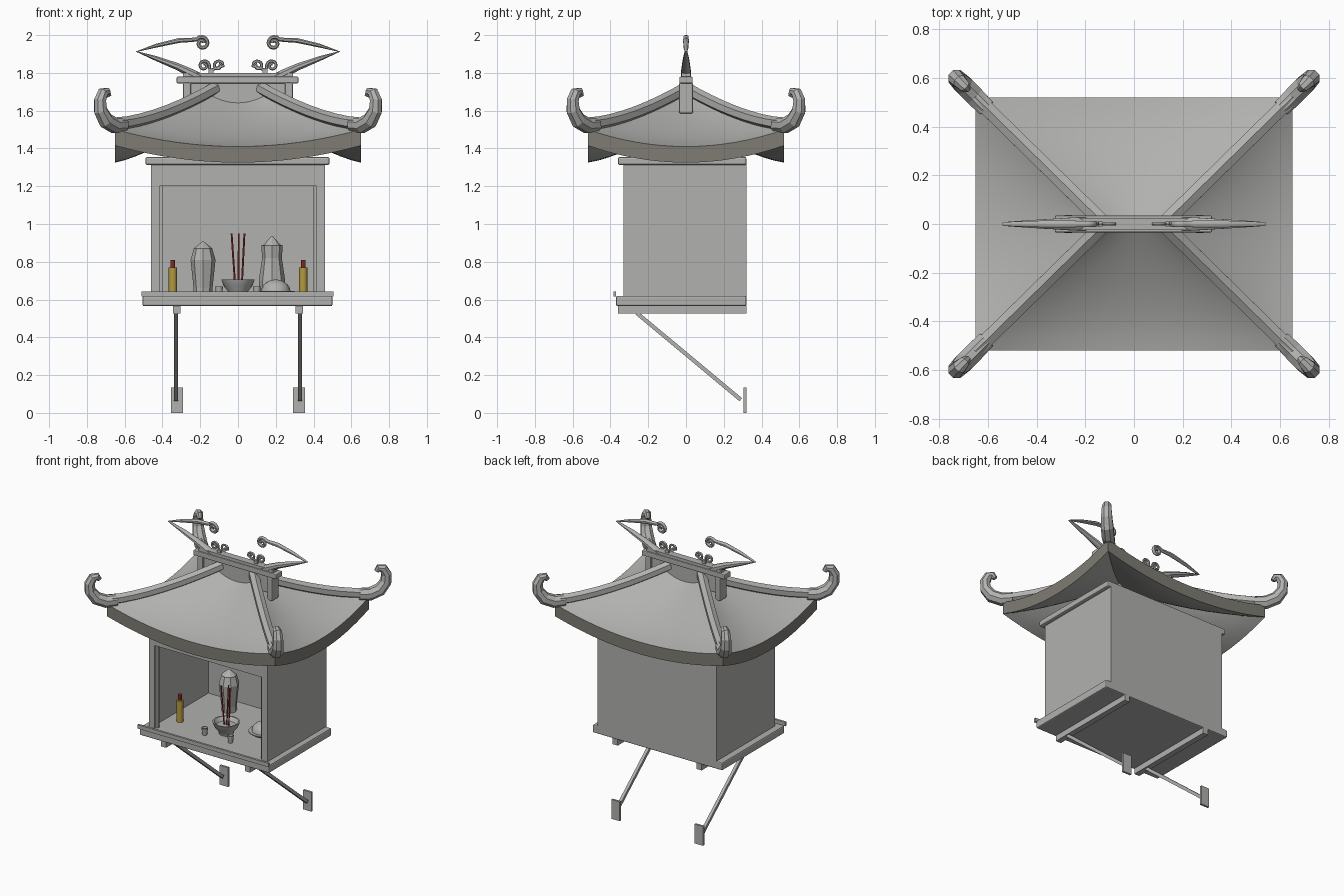
import bpy, bmesh, math
from mathutils import Vector

if "Cube" in bpy.data.objects:
    bpy.data.objects.remove(bpy.data.objects["Cube"])


def material(name, rgb):
    m = bpy.data.materials.new(name)
    m.diffuse_color = (*rgb, 1)
    m.use_nodes = True
    m.node_tree.nodes["Principled BSDF"].inputs["Base Color"].default_value = m.diffuse_color
    return m


STONE = material("stone_grey", (0.44, 0.44, 0.43))
EAVE = material("eave_brown", (0.21, 0.20, 0.17))
GOLD = material("candle_gold", (0.45, 0.33, 0.05))
RED = material("incense_red", (0.40, 0.04, 0.03))


def finish(bm, name, mats, smooth=None):
    bmesh.ops.recalc_face_normals(bm, faces=bm.faces)
    me = bpy.data.meshes.new(name)
    bm.to_mesh(me)
    bm.free()
    for m in mats:
        me.materials.append(m)
    if smooth:
        me.shade_smooth()
        me.set_sharp_from_angle(angle=math.radians(smooth))
    ob = bpy.data.objects.new(name, me)
    bpy.context.collection.objects.link(ob)
    return ob


def box(name, x, y, z, mat=STONE, bevel=0):
    """Box from (min, max) pairs."""
    bm = bmesh.new()
    bmesh.ops.create_cube(bm, size=1)
    for v in bm.verts:
        v.co = [(a + b) / 2 + c * (b - a) for (a, b), c in zip((x, y, z), v.co)]
    if bevel:
        bmesh.ops.bevel(bm, geom=bm.edges[:], offset=bevel, segments=2,
                        profile=0.5, affect='EDGES')
    return finish(bm, name, [mat])


def lathe(name, x, y, profile, sides, mat=STONE, smooth=None):
    """Closed turned shape from (radius, z) points."""
    bm = bmesh.new()
    rings = [[bm.verts.new((x + r * math.cos(math.tau * i / sides),
                            y + r * math.sin(math.tau * i / sides), z))
              for i in range(sides)] for r, z in profile]
    for a, b in zip(rings, rings[1:]):
        for i in range(sides):
            j = (i + 1) % sides
            bm.faces.new((a[i], a[j], b[j], b[i]))
    bm.faces.new(rings[0])
    bm.faces.new(rings[-1])
    return finish(bm, name, [mat], smooth)


def sweep(name, path, radii, normal, sides=6, mat=STONE, smooth=None, flat=1.0):
    """Tapered tube along a path lying in the plane with the given normal."""
    bm = bmesh.new()
    pts, n = [Vector(p) for p in path], Vector(normal).normalized()
    if not isinstance(radii, (list, tuple)):
        radii = [radii] * len(pts)
    rings = []
    for k, p in enumerate(pts):
        t = (pts[min(k + 1, len(pts) - 1)] - pts[max(k - 1, 0)]).normalized()
        up = n.cross(t)
        rings.append([bm.verts.new(p + radii[k] * (
            n * flat * math.cos(math.tau * (i + .5) / sides)
            + up * math.sin(math.tau * (i + .5) / sides))) for i in range(sides)])
    for a, b in zip(rings, rings[1:]):
        for i in range(sides):
            j = (i + 1) % sides
            bm.faces.new((a[i], a[j], b[j], b[i]))
    bm.faces.new(rings[0])
    bm.faces.new(rings[-1])
    return finish(bm, name, [mat], smooth)


# Shrine body: thin walls with an open front
box("back_wall", (-.46, .46), (.30, .32), (.61, 1.32))
box("ceiling", (-.45, .45), (-.32, .31), (1.30, 1.32))
box("front_lintel", (-.46, .46), (-.33, -.31), (1.20, 1.32))
box("base_board", (-.505, .50), (-.37, .32), (.565, .62), bevel=.008)
box("front_lip", (-.51, .505), (-.385, -.37), (.615, .642))
box("top_trim", (-.49, .485), (-.36, .32), (1.312, 1.355), bevel=.01)

# Paired side parts
for s, side in ((-1, "left"), (1, "right")):
    def span(a, b):
        return tuple(sorted((s * a, s * b)))
    box(f"{side}_wall", span(.44, .46), (-.33, .31), (.61, 1.32))
    box(f"{side}_front_post", span(.415, .46), (-.33, -.31), (.61, 1.20))
    box(f"{side}_inner_jamb", span(.40, .425), (-.315, -.295), (.61, 1.20))
    box(f"{side}_floor_beam", span(.305, .345), (-.36, .32), (.525, .568))
    sweep(f"{side}_strut", [(s * .327, -.26, .528), (s * .327, .29, .07)],
          .015, (1, 0, 0), 4)
    box(f"{side}_wall_plate", span(.29, .355), (.305, .32), (0, .135))

    # Offering candles
    lathe(f"{side}_candle", s * .345, -.15, [(.022, .62), (.022, .77)], 10, GOLD, 40)
    lathe(f"{side}_candle_tip", s * .345, -.15, [(.012, .77), (.012, .81)], 8, RED, 40)
    # Small cups
    lathe(f"{side}_cup", s * .1, -.225,
          [(.015, .62), (.021, .67), (.017, .67), (.013, .635)], 10, STONE, 40)

# Lidded vases
lathe("left_vase", -.185, .165, [(.05, .62), (.05, .66), (.066, .81), (.05, .865),
      (.05, .87), (.003, .908)], 8)
lathe("right_vase", .18, .165, [(.07, .62), (.07, .70), (.052, .82), (.057, .885),
      (.045, .89), (.003, .937)], 8)

# Incense bowl and sticks
lathe("incense_bowl", 0, -.13, [(.045, .62), (.05, .64), (.075, .67), (.088, .705),
      (.078, .705), (.06, .68)], 16, STONE, 40)
for i, (x0, x1, y1) in enumerate(((-.015, -.034, -.14), (.003, .004, -.11), (.02, .034, -.14))):
    sweep(f"incense_stick_{i + 1}", [(x0, -.13, .67), (x1, y1, .95)], .005, (0, 1, 0), 6, RED)

# Covered dish
lathe("dish", .2, 0, [(.07, .62), (.098, .64), (.098, .645), (.07, .645)], 16, STONE, 40)
lathe("dish_dome", .2, 0, [(.078 * math.cos(a), .642 + .064 * math.sin(a))
      for a in (0, .3, .6, .9, 1.2, 1.5)], 16, STONE, 40)


# Curved hip roof: thick slab with sagging panels
def hip(s):
    return Vector((.12 + .53 * s, .52 * s, 1.50 + .19 * (1 - s) ** 1.6))


def panel_point(kind, sign, s, u):
    h = hip(s)
    if kind == "long":
        return Vector((h.x * u, sign * h.y, h.z - (.035 + .055 * s) * (1 - u * u)))
    return Vector((sign * h.x, h.y * u, h.z - .09 * s * (1 - u * u)))


bm = bmesh.new()
NS, NU, DROP = 10, 16, Vector((0, 0, .085))
for kind in ("long", "short"):
    for sign in (-1, 1):
        top = [[panel_point(kind, sign, i / NS, 2 * j / NU - 1) for j in range(NU + 1)]
               for i in range(NS + 1)]
        low = [[p - DROP for p in row] for row in top]
        strips = list(zip(top, top[1:], [0] * NS)) + list(zip(low, low[1:], [0] * NS))
        strips.append((top[-1], low[-1], 1))
        for a, b, mi in strips:
            va, vb = [bm.verts.new(p) for p in a], [bm.verts.new(p) for p in b]
            for j in range(NU):
                bm.faces.new((va[j], va[j + 1], vb[j + 1], vb[j])).material_index = mi
bmesh.ops.remove_doubles(bm, verts=bm.verts, dist=.0004)
finish(bm, "roof", [STONE, EAVE], 30)

# Hip beams with upturned horn ends
for sx in (-1, 1):
    for sy in (-1, 1):
        tag = ("left" if sx < 0 else "right") + ("_front" if sy < 0 else "_back")
        n = (-sy, sx, 0)
        path = [hip(i / 8) for i in range(9)]
        sweep(f"{tag}_hip_beam", [(sx * p.x, sy * p.y, p.z + .03) for p in path],
              .034, n, 6, smooth=25)
        horn = [(.605, .475, 1.525), (.655, .525, 1.522), (.70, .57, 1.548),
                (.727, .597, 1.60), (.73, .60, 1.655), (.715, .585, 1.695),
                (.695, .565, 1.70), (.685, .555, 1.678)]
        sweep(f"{tag}_horn", [(sx * x, sy * y, z) for x, y, z in horn],
              [.04, .043, .043, .038, .034, .03, .024, .016], n, 8)

# Ridge
box("ridge_board", (-.25, .25), (-.02, .02), (1.63, 1.75))
box("ridge_beam", (-.325, .32), (-.035, .035), (1.745, 1.78), bevel=.006)
box("ridge_cap", (-.29, .29), (-.025, .025), (1.775, 1.80))


def spiral(cx, cz, r0, r1, a0, turns, steps=18):
    return [(cx + (r0 + (r1 - r0) * k / steps) * math.cos(a0 + math.tau * turns * k / steps),
             cz + (r0 + (r1 - r0) * k / steps) * math.sin(a0 + math.tau * turns * k / steps))
            for k in range(steps + 1)]


for s, side in ((-1, "left"), (1, "right")):
    # Hanging end plate under the ridge
    box(f"{side}_ridge_pendant", tuple(sorted((s * .25, s * .29))),
        (-.037, .037), (1.585, 1.75), bevel=.008)

    # Bent finial ending in a curl
    arm = [(.2, 1.775), (.25, 1.80), (.32, 1.833), (.43, 1.875), (.535, 1.913),
           (.43, 1.945), (.31, 1.972), (.24, 1.975)]
    curl = spiral(.19, 1.957, .036, .01, .6, 1.4)
    radii = [.024, .024, .02, .014, .007, .011, .014, .012] + [.011] * len(curl)
    sweep(f"{side}_finial", [(s * x, 0, z) for x, z in arm + curl], radii,
          (0, 1, 0), 8, smooth=40, flat=1.2)

    # Small paired scrolls on the ridge
    scroll = spiral(.105, 1.838, .008, .03, 2, 1.25)
    scroll = scroll[:-1] + [(.143, 1.815)] + spiral(.18, 1.838, .03, .008, math.pi * 1.1, -1.4)
    sweep(f"{side}_scroll", [(s * x, 0, z) for x, z in scroll], .008,
          (0, 1, 0), 6, smooth=40)
    box(f"{side}_scroll_foot", tuple(sorted((s * .13, s * .155))),
        (-.01, .01), (1.795, 1.82))
